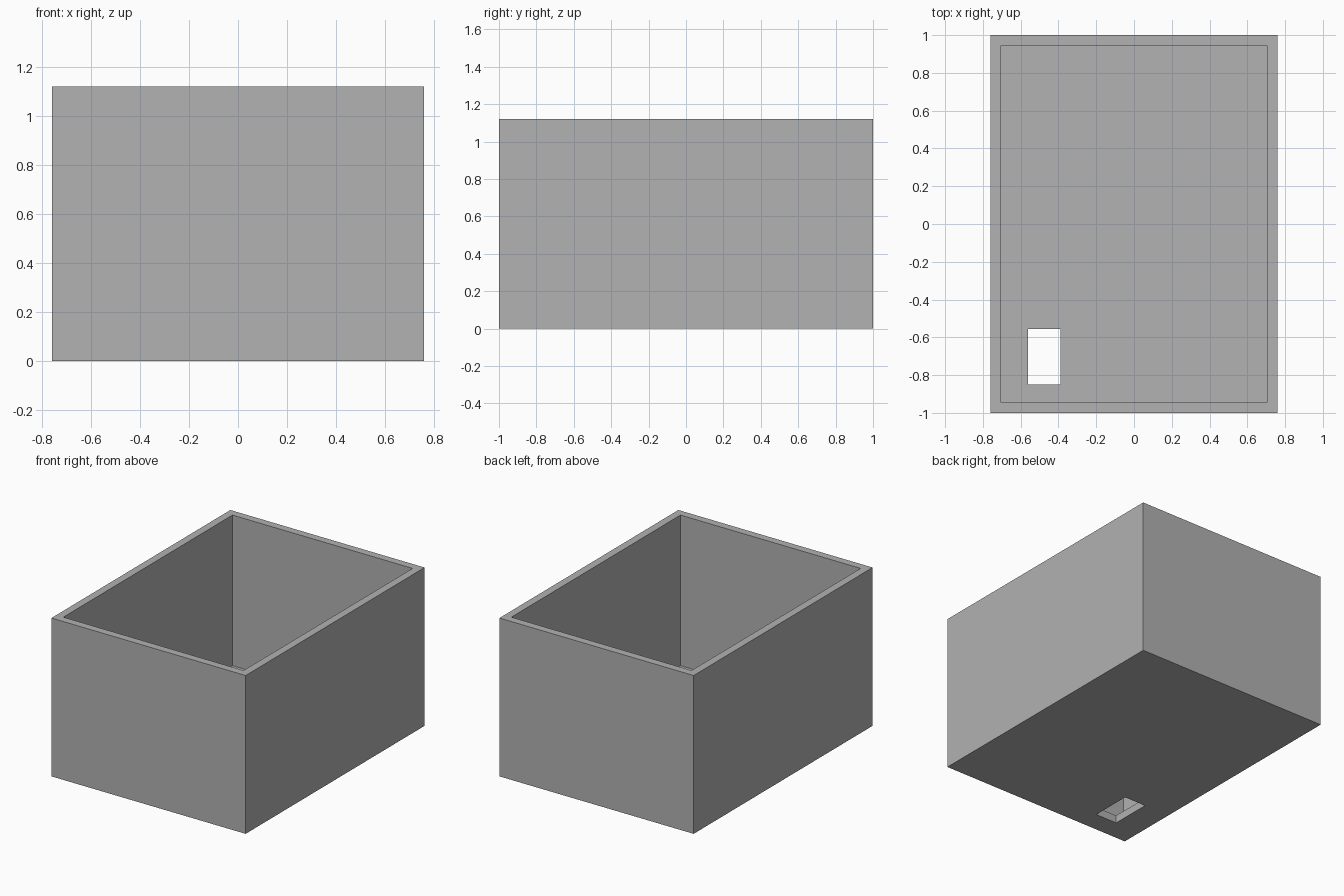
import bpy
from mathutils import Vector

default = bpy.data.objects.get("Cube")
if default:
    bpy.data.objects.remove(default, do_unlink=True)

WIDTH, LENGTH, HEIGHT = 1.52, 2.0, 1.12
WALL = 0.055


def block(name, low, high):
    """Axis-aligned block between two corners."""
    low, high = Vector(low), Vector(high)
    bpy.ops.mesh.primitive_cube_add(size=1, location=(low + high) / 2)
    obj = bpy.context.object
    obj.name = name
    obj.scale = high - low
    bpy.ops.object.transform_apply(location=True, rotation=False, scale=True)
    return obj


def cut(target, cutter):
    """Subtract the cutter, apply the result and remove the cutter."""
    cutter.hide_render = True
    mod = target.modifiers.new("Cut", 'BOOLEAN')
    mod.operation = 'DIFFERENCE'
    mod.solver = 'EXACT'
    mod.object = cutter
    bpy.context.view_layer.objects.active = target
    bpy.ops.object.modifier_apply(modifier=mod.name)
    bpy.data.objects.remove(cutter, do_unlink=True)


# Plain grey finish
grey = bpy.data.materials.new("Mid grey")
grey.use_nodes = True
colour = (0.445, 0.445, 0.445, 1)
grey.diffuse_color = colour
grey.node_tree.nodes["Principled BSDF"].inputs["Base Color"].default_value = colour

# Open-topped box
x, y = WIDTH / 2, LENGTH / 2
box = block("open_box", (-x, -y, 0), (x, y, HEIGHT))
box.data.materials.append(grey)

# Hollow interior, leaving walls and floor of equal thickness
cut(box, block("interior_cutter", (WALL - x, WALL - y, WALL),
               (x - WALL, y - WALL, HEIGHT + 0.2)))

# Rectangular slot through the floor near the front right corner
cut(box, block("slot_cutter", (-0.56, -0.85, -0.1), (-0.39, -0.555, 0.2)))
